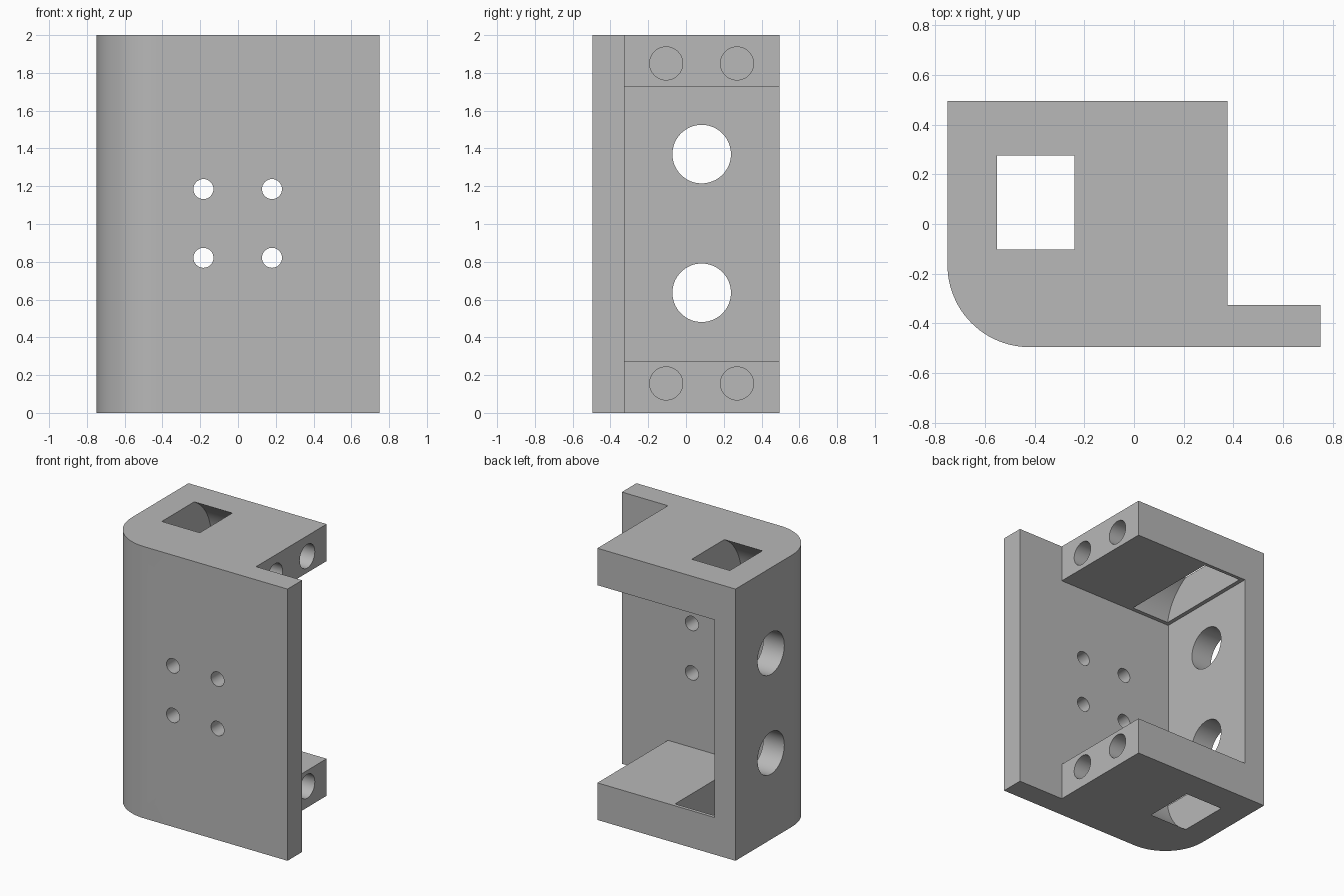
import bpy, bmesh, math
from mathutils import Matrix

cube = bpy.data.objects.get("Cube")
if cube:
    bpy.data.objects.remove(cube, do_unlink=True)

grey = bpy.data.materials.new("plain_grey")
grey.use_nodes = True
COLOUR = (0.48, 0.48, 0.48, 1)
grey.diffuse_color = COLOUR
grey.node_tree.nodes["Principled BSDF"].inputs["Base Color"].default_value = COLOUR


def add_object(name, bm):
    bmesh.ops.recalc_face_normals(bm, faces=bm.faces)
    mesh = bpy.data.meshes.new(name)
    bm.to_mesh(mesh)
    bm.free()
    mesh.materials.append(grey)
    obj = bpy.data.objects.new(name, mesh)
    bpy.context.collection.objects.link(obj)
    return obj


def box(name, low, high):
    bm = bmesh.new()
    size = [b - a for a, b in zip(low, high)]
    mid = [(a + b) / 2 for a, b in zip(low, high)]
    bmesh.ops.create_cube(bm, size=1, matrix=Matrix.Translation(mid) @ Matrix.Diagonal((*size, 1)))
    return add_object(name, bm)


def rod(name, centre, radius, length, axis, sides=48):
    turn = Matrix.Rotation(math.pi / 2, 4, "Y" if axis == "X" else "X")
    bm = bmesh.new()
    bmesh.ops.create_cone(bm, cap_ends=True, segments=sides, radius1=radius, radius2=radius,
                          depth=length, matrix=Matrix.Translation(centre) @ turn)
    return add_object(name, bm)


# Main body: block with a front flange and one rounded upright corner
LEFT, BACK, END, INNER = -0.75, 0.495, 0.375, -0.325
R = 0.33
outline = [(LEFT, BACK), (END, BACK), (END, INNER), (-LEFT, INNER), (-LEFT, -BACK)]
for i in range(25):
    a = math.pi / 2 * i / 24
    outline.append((LEFT + R - R * math.sin(a), -BACK + R - R * math.cos(a)))
bm = bmesh.new()
base = bm.faces.new([bm.verts.new((x, y, 0)) for x, y in outline])
top = bmesh.ops.extrude_face_region(bm, geom=[base])["geom"]
bmesh.ops.translate(bm, vec=(0, 0, 2), verts=[v for v in top if isinstance(v, bmesh.types.BMVert)])
body = add_object("bracket_body", bm)

# Open pocket between the end plates
cutters = [box("pocket_cutter", (-0.58, INNER, 0.273), (1, 1, 1.728))]

for side in (-1, 1):
    # Round clearance that breaks through each end plate as a square window
    cutters.append(rod("clearance_cutter", (-0.395, 0.087, 1 + side * 0.66), 0.389, 0.31, "X", 96))
    # Large hole through the side wall
    cutters.append(rod("wall_hole_cutter", (-0.7, 0.083, 1.003 + side * 0.367), 0.155, 0.4, "X", 64))
    # Blind bores in the plate ends
    for y in (-0.105, 0.27):
        cutters.append(rod("end_bore_cutter", (0.275, y, 1.003 + side * 0.847), 0.0875, 0.6, "X"))
    # Screw holes in the front plate
    for x in (-0.183, 0.18):
        cutters.append(rod("screw_hole_cutter", (x, -0.42, 1.003 + side * 0.182), 0.053, 0.4, "Y", 32))

for cutter in cutters:
    cutter.hide_render = True
    cut = body.modifiers.new(cutter.name, "BOOLEAN")
    cut.operation, cut.solver, cut.object = "DIFFERENCE", "EXACT", cutter

# Bake the cuts and remove the cutters
graph = bpy.context.evaluated_depsgraph_get()
result = bpy.data.meshes.new_from_object(body.evaluated_get(graph))
body.modifiers.clear()
body.data = result
for cutter in cutters:
    bpy.data.objects.remove(cutter, do_unlink=True)

bpy.ops.object.select_all(action="DESELECT")
body.select_set(True)
bpy.context.view_layer.objects.active = body
bpy.ops.object.shade_smooth_by_angle(angle=math.radians(30))
